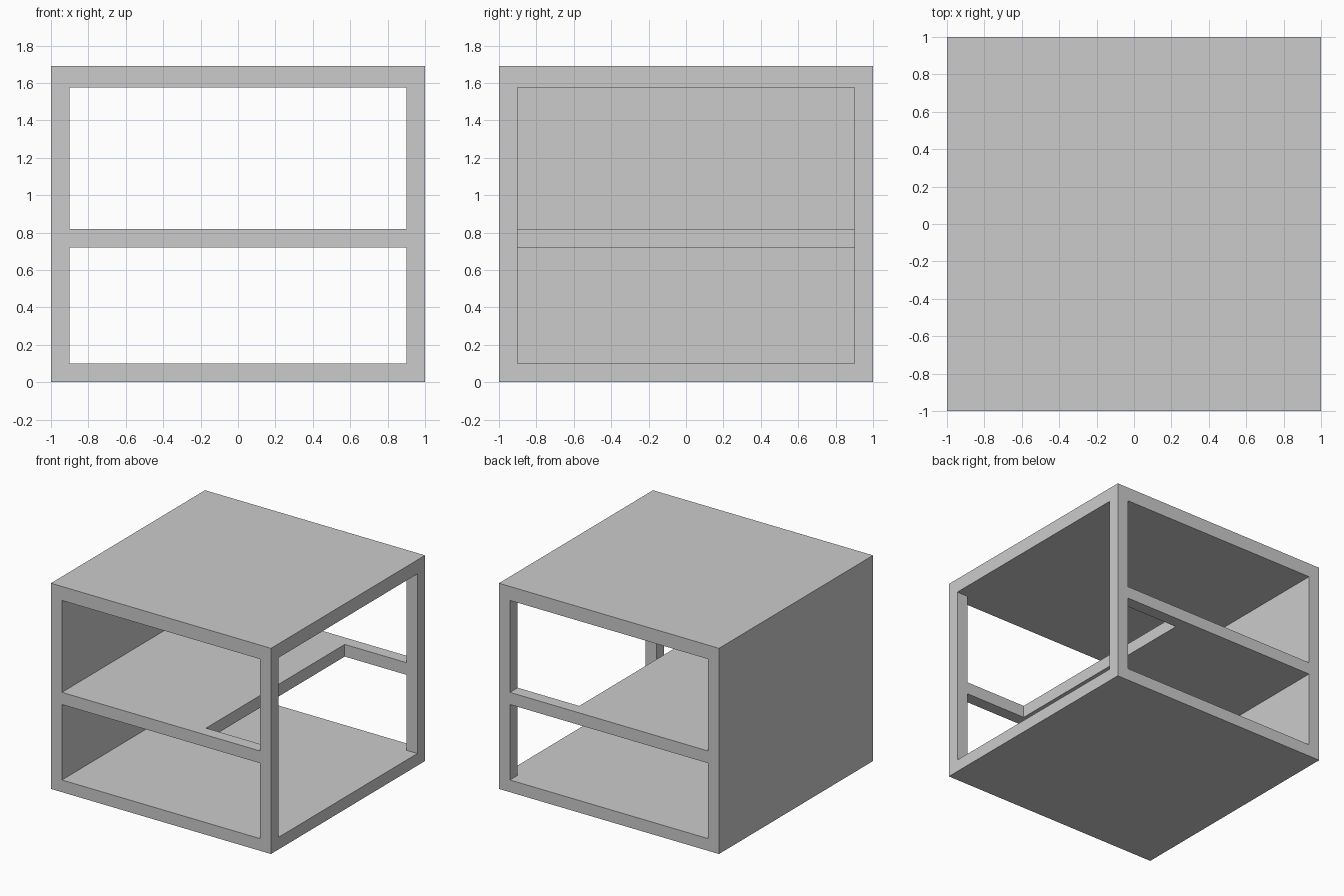
import bpy

if "Cube" in bpy.data.objects:
    bpy.data.objects.remove(bpy.data.objects["Cube"], do_unlink=True)

# Single plain grey
grey = bpy.data.materials.new("plain_grey")
grey.use_nodes = True
colour = (0.6, 0.6, 0.6, 1)
grey.diffuse_color = colour
grey.node_tree.nodes["Principled BSDF"].inputs["Base Color"].default_value = colour

HALF, INNER = 1.0, 0.9
FLOOR_TOP, SHELF_LOW, SHELF_TOP, ROOF_LOW, HEIGHT = 0.1, 0.72, 0.82, 1.575, 1.69
SHELF_EDGE = 0.34


def box(name, x, y, z):
    """Box spanning the given (low, high) ranges."""
    spans = (x, y, z)
    bpy.ops.mesh.primitive_cube_add(size=1, location=[sum(s) / 2 for s in spans])
    ob = bpy.context.object
    ob.name = name
    ob.scale = [s[1] - s[0] for s in spans]
    bpy.ops.object.transform_apply(location=False, rotation=False, scale=True)
    ob.data.materials.append(grey)
    return ob


full = (-HALF, HALF)
opening = (FLOOR_TOP, ROOF_LOW)
shelf_z = (SHELF_LOW, SHELF_TOP)

# Floor and roof slabs, closed side wall
box("floor_slab", full, full, (0, FLOOR_TOP))
box("roof_slab", full, full, (ROOF_LOW, HEIGHT))
box("side_wall", (-HALF, -INNER), full, opening)

# Middle shelf, stopping short of the open side
box("middle_shelf", (-INNER, SHELF_EDGE), (-INNER, INNER), shelf_z)

# Corner posts and middle rails at front and back
for side, y in (("front", (-HALF, -INNER)), ("back", (INNER, HALF))):
    box(side + "_post", (INNER, HALF), y, opening)
    box(side + "_rail", (-INNER, INNER), y, shelf_z)
